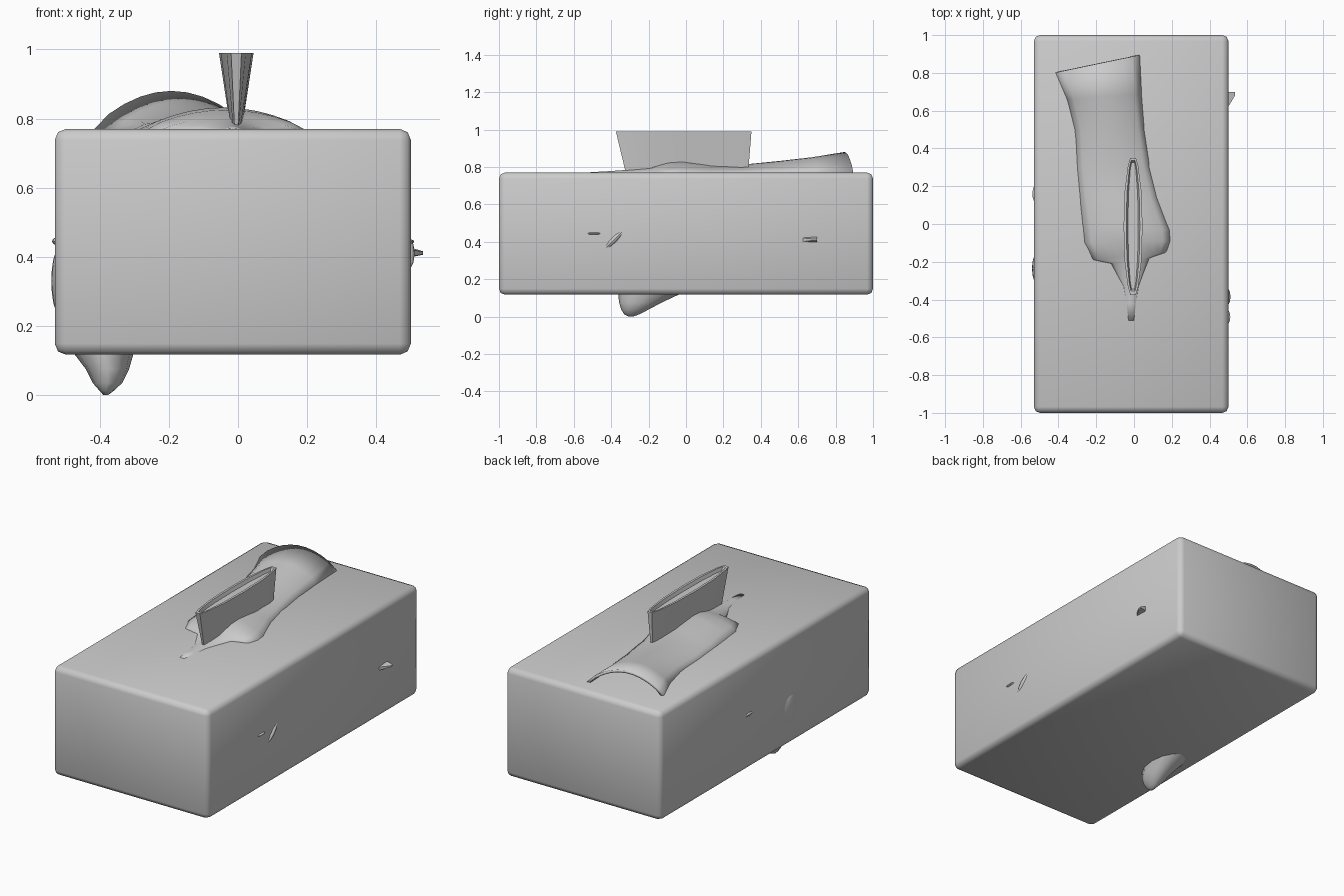
import bpy, bmesh, math

if "Cube" in bpy.data.objects:
    bpy.data.objects.remove(bpy.data.objects["Cube"])


def finish(name, bm, angle=40):
    bmesh.ops.recalc_face_normals(bm, faces=bm.faces)
    me = bpy.data.meshes.new(name)
    bm.to_mesh(me)
    bm.free()
    ob = bpy.data.objects.new(name, me)
    bpy.context.collection.objects.link(ob)
    bpy.ops.object.select_all(action='DESELECT')
    ob.select_set(True)
    bpy.context.view_layer.objects.active = ob
    bpy.ops.object.shade_smooth_by_angle(angle=math.radians(angle))
    return ob


def loft(bm, rows, closed=True, caps=True):
    """Bridge rows of points; returns the last cap face."""
    vs = [[bm.verts.new(p) for p in r] for r in rows]
    n = len(rows[0])
    for a, b in zip(vs, vs[1:]):
        for i in range(n if closed else n - 1):
            j = (i + 1) % n
            bm.faces.new((a[i], a[j], b[j], b[i]))
    if caps:
        bm.faces.new(vs[0])
        return bm.faces.new(vs[-1])


def ellipse(x0, x1, y0, y1, z, n=12):
    return [((x0 + x1) / 2 + (x1 - x0) / 2 * math.cos(t),
             (y0 + y1) / 2 + (y1 - y0) / 2 * math.sin(t), z)
            for t in (2 * math.pi * i / n for i in range(n))]


# Main box with rounded edges
bm = bmesh.new()
bmesh.ops.create_cube(bm, size=1)
for v in bm.verts:
    v.co = (v.co.x * 1.03 - 0.015, v.co.y * 2, v.co.z * 0.653 + 0.4435)
bmesh.ops.bevel(bm, geom=bm.edges[:], offset=0.032, segments=2, profile=0.5,
                affect='EDGES')
finish("box_body", bm, 60)

# Upright fin: flared lens section with a hollowed top
def lens(cx, w, y0, y1, z):
    half = [(0.0, 0.3), (0.06, 0.55), (0.25, 0.9), (0.5, 1.0), (0.75, 0.9), (0.94, 0.55), (1.0, 0.3)]
    right = [(cx + w * k, y0 + (y1 - y0) * t, z) for t, k in half]
    left = [(cx - w * k, y0 + (y1 - y0) * t, z) for t, k in reversed(half)]
    return right + left

bm = bmesh.new()
loft(bm, [lens(-0.005, 0.012, -0.315, 0.33, 0.74),
          lens(-0.005, 0.05, -0.375, 0.35, 0.99),
          lens(-0.005, 0.036, -0.355, 0.335, 0.99),
          lens(-0.005, 0.027, -0.345, 0.325, 0.97)])
finish("upright_fin", bm, 35)

# Draped sheet on the lid: left/right edge x, left/right y, crest height
sections = [
    (-0.42, 0.035, 0.80, 0.895, 0.88),
    (-0.36, 0.045, 0.66, 0.69, 0.852),
    (-0.32, 0.06, 0.50, 0.50, 0.832),
    (-0.31, 0.09, 0.30, 0.30, 0.812),
    (-0.295, 0.13, 0.14, 0.14, 0.815),
    (-0.28, 0.195, 0.00, -0.03, 0.832),
    (-0.27, 0.20, -0.10, -0.09, 0.825),
    (-0.23, 0.18, -0.19, -0.15, 0.803),
    (-0.13, 0.09, -0.21, -0.18, 0.795),
    (-0.06, 0.03, -0.33, -0.33, 0.783),
    (-0.045, 0.015, -0.42, -0.42, 0.777),
    (-0.04, 0.01, -0.51, -0.51, 0.772)]
rows = []
for xl, xr, yl, yr, zt in sections:
    rows.append([(xl + (xr - xl) * t, yl + (yr - yl) * t,
                  0.765 + (zt - 0.765) * math.sin(math.pi * t) ** 0.75)
                 for t in (i / 10 for i in range(11))])
bm = bmesh.new()
loft(bm, rows, closed=False, caps=False)
for f in bm.faces:
    f.normal_update()
sheet = finish("draped_sheet", bm, 50)
if sum(p.normal.z for p in sheet.data.polygons) < 0:
    sheet.data.flip_normals()
mod = sheet.modifiers.new("thickness", 'SOLIDIFY')
mod.thickness = 0.015
mod.offset = -1

# Rounded foot under the box
bm = bmesh.new()
loft(bm, [ellipse(-0.49, -0.29, -0.365, 0.03, 0.15),
          ellipse(-0.472, -0.303, -0.362, -0.04, 0.117),
          ellipse(-0.44, -0.315, -0.358, -0.13, 0.075),
          ellipse(-0.42, -0.335, -0.345, -0.205, 0.035),
          ellipse(-0.40, -0.36, -0.33, -0.25, 0.012),
          ellipse(-0.39, -0.375, -0.31, -0.28, 0.001)])
finish("lower_foot", bm, 60)

# Small lumps breaking through the side walls:
# name, centre, half sizes, tilt about x
lumps = [
    ("right_upper_chip", (0.485, -0.492, 0.444), (0.025, 0.045, 0.008), 0),
    ("right_slanted_chip", (0.485, -0.385, 0.41), (0.026, 0.075, 0.018), 45),
    ("left_front_bulge", (-0.52, -0.235, 0.33), (0.02, 0.07, 0.09), 0),
    ("left_rear_bulge", (-0.52, 0.16, 0.445), (0.018, 0.045, 0.012), 0)]
for name, c, s, tilt in lumps:
    bpy.ops.mesh.primitive_uv_sphere_add(segments=12, ring_count=8, radius=1,
                                         location=c, scale=s,
                                         rotation=(math.radians(tilt), 0, 0))
    bpy.context.object.name = name
    bpy.ops.object.shade_smooth_by_angle()

# Pointed peg on the right wall
bm = bmesh.new()
loft(bm, [[(0.47, y, z) for y, z in ((0.59, 0.395), (0.69, 0.39), (0.69, 0.435), (0.59, 0.425))],
          [(0.505, y, z) for y, z in ((0.63, 0.402), (0.70, 0.40), (0.70, 0.425), (0.63, 0.42))],
          [(0.535, y, z) for y, z in ((0.68, 0.407), (0.70, 0.406), (0.70, 0.416), (0.68, 0.415))]])
finish("right_peg", bm, 30)
